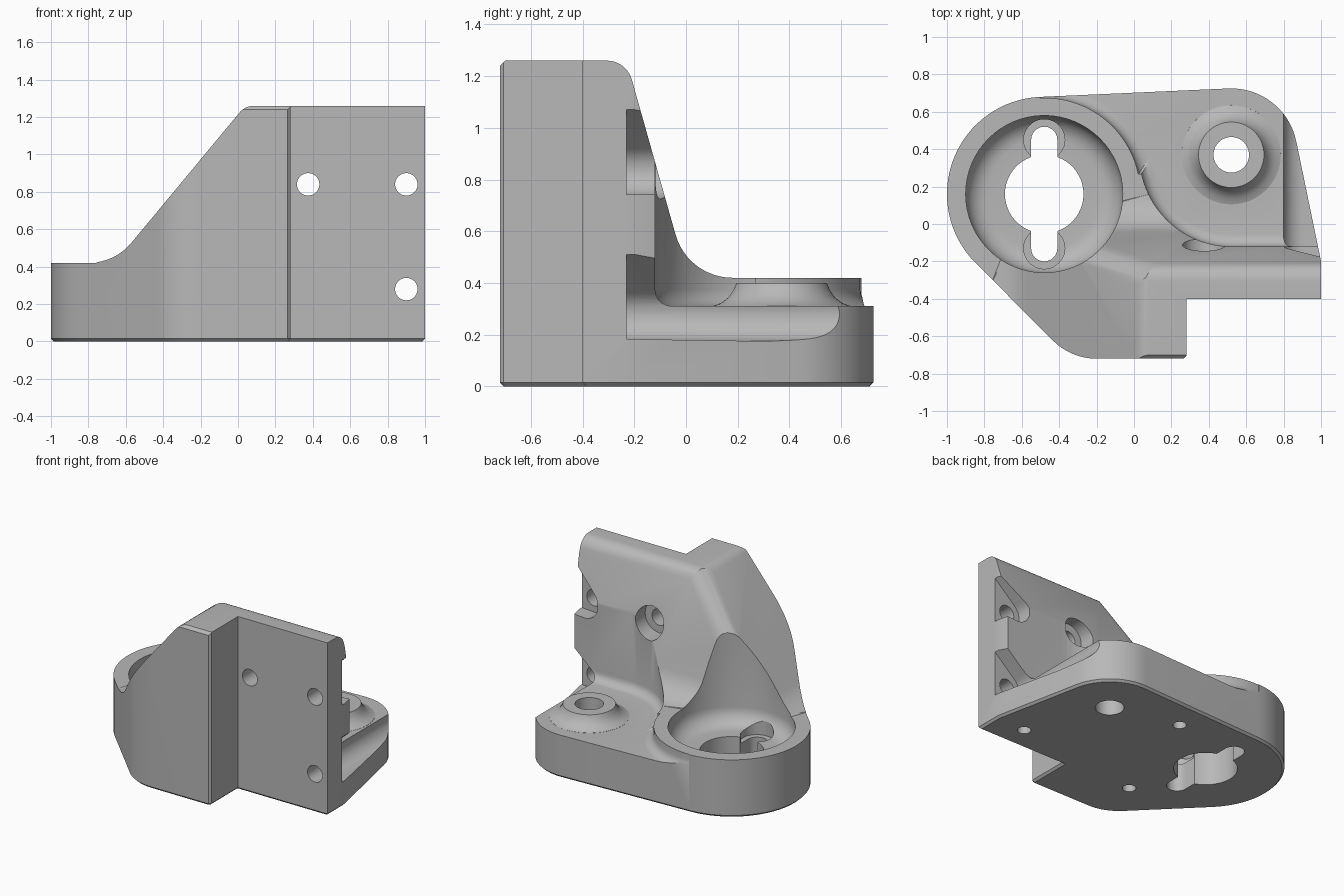
import bpy, bmesh, math
from mathutils import Vector

if "Cube" in bpy.data.objects:
    bpy.data.objects.remove(bpy.data.objects["Cube"])

grey = bpy.data.materials.new("plain grey")
grey.use_nodes = True
grey.diffuse_color = (0.48, 0.48, 0.48, 1)
grey.node_tree.nodes["Principled BSDF"].inputs["Base Color"].default_value = grey.diffuse_color


def arc(centre, r, start, end, n=12):
    """Points along an arc, angles in degrees."""
    angles = [math.radians(start + (end - start) * i / n) for i in range(n + 1)]
    return [(centre[0] + r * math.cos(a), centre[1] + r * math.sin(a)) for a in angles]


def to_object(name, bm):
    bmesh.ops.recalc_face_normals(bm, faces=bm.faces)
    mesh = bpy.data.meshes.new(name)
    bm.to_mesh(mesh)
    bm.free()
    mesh.materials.append(grey)
    obj = bpy.data.objects.new(name, mesh)
    bpy.context.collection.objects.link(obj)
    return obj


def prism(name, points, axis, low, high, bevel=0, segments=1):
    """Extrude a closed outline along an axis, optionally bevelling the low rim."""
    place = {"x": lambda a, b, t: (t, a, b),
             "y": lambda a, b, t: (a, t, b),
             "z": lambda a, b, t: (a, b, t)}[axis]
    bm = bmesh.new()
    base = bm.faces.new([bm.verts.new(place(a, b, low)) for a, b in points])
    rim = list(base.edges)
    top = bmesh.ops.extrude_face_region(bm, geom=[base], use_keep_orig=True)
    shift = Vector(place(0, 0, high - low))
    for v in top["geom"]:
        if isinstance(v, bmesh.types.BMVert):
            v.co += shift
    bmesh.ops.recalc_face_normals(bm, faces=bm.faces)
    if bevel:
        bmesh.ops.bevel(bm, geom=rim, offset=bevel, segments=segments,
                        profile=0.5, affect="EDGES")
    return to_object(name, bm)


def disc(name, centre, r, axis, low, high, n=40):
    return prism(name, arc(centre, r, 0, 360 - 360 / n, n - 1), axis, low, high)


def lathe(name, centre, profile, n=64):
    """Spin a radius/height profile about a vertical axis."""
    bm = bmesh.new()
    verts = [bm.verts.new((centre[0] + r, centre[1], z)) for r, z in profile]
    edges = [bm.edges.new(pair) for pair in zip(verts, verts[1:])]
    bmesh.ops.spin(bm, geom=verts + edges, cent=(*centre, 0), axis=(0, 0, 1),
                   angle=math.tau, steps=n, use_duplicate=False)
    bmesh.ops.remove_doubles(bm, verts=bm.verts, dist=0.0005)
    return to_object(name, bm)


def combine(target, tool, operation):
    mod = target.modifiers.new("combine", "BOOLEAN")
    mod.operation, mod.solver, mod.object = operation, "EXACT", tool
    bpy.context.view_layer.objects.active = target
    bpy.ops.object.modifier_apply(modifier=mod.name)
    bpy.data.objects.remove(tool)


def cut(tool):
    combine(bracket, tool, "DIFFERENCE")


ring, boss = (-0.48, 0.16), (0.52, 0.37)

# Footprint with a chamfered underside
outline = ([(1, -0.4), (1, -0.2)] + arc(boss, 0.355, 11.5, 92.6, 16)
           + arc(ring, 0.52, 92.6, 225, 32) + arc((-0.2, -0.39), 0.33, 225, 270, 8)
           + [(0.265, -0.72), (0.28, -0.705), (0.28, -0.4)])
bracket = prism("bracket", outline, "z", 0, 1.5, bevel=0.015)

# Side and front silhouettes trim the tower
side = ([(-1, -0.1), (1, -0.1), (1, 0.42)] + arc((0.18, 0.649), 0.229, 270, 195.8)
        + arc((-0.306, 1.16), 0.1, 15.8, 90, 8) + [(-0.7, 1.26), (-0.72, 1.24), (-1, 1.24)])
combine(bracket, prism("side_trim", side, "x", -1.5, 1.5), "INTERSECT")
front = ([(1.2, -0.1), (1.2, 1.3), (0.085, 1.3), (0.085, 1.26)]
         + arc((0.085, 1.16), 0.1, 90, 139.5, 8)
         + arc((-0.8, 0.72), 0.3, -40.5, -90) + [(-1.2, 0.42), (-1.2, -0.1)])
combine(bracket, prism("front_trim", front, "y", -1.5, 1.5), "INTERSECT")

# Round the ridge between the left slope and the back slope
slope_left = Vector((-0.76, 0, 0.65)).normalized()
slope_back = Vector((0, 0.962, 0.272)).normalized()
ridge = Vector((0.01, -0.22, 1.225))
radius = 0.15
core = ridge - (slope_left + slope_back) * radius / (1 + slope_left.dot(slope_back))
for i in range(1, 5):
    normal = slope_left.slerp(slope_back, i / 5)
    bm = bmesh.new()
    bmesh.ops.create_cube(bm, size=4)
    for v in bm.verts:
        v.co.z = 0.4205 if v.co.z < 0 else 3
    cutaway = bmesh.ops.bisect_plane(bm, geom=bm.verts[:] + bm.edges[:] + bm.faces[:],
                                     plane_co=core + normal * radius, plane_no=normal,
                                     clear_inner=True)
    bmesh.ops.holes_fill(bm, edges=[e for e in bm.edges if e.is_boundary], sides=0)
    cut(to_object("ridge_cutter", bm))

# Filleted ledge around the boss
ledge = ([(1.4, -0.12)] + arc(boss, 0.49, 270, 191.9, 16)
         + arc(ring, 0.515, 11.9, 92.6, 20) + [(-0.503, 1.4), (1.4, 1.4)])
cut(prism("ledge_cutter", ledge, "z", 0.31, 2, bevel=0.065, segments=5))

# Boss with a flared foot
combine(bracket, lathe("boss", boss, [(0, 0.2), (0.27, 0.2), (0.265, 0.311), (0.235, 0.322),
                                      (0.205, 0.345), (0.185, 0.375), (0.175, 0.4), (0, 0.4)]),
        "UNION")
cut(disc("boss_hole", boss, 0.095, "z", -0.1, 1))

# Round bowl with a filleted floor and keyhole
bowl = [(0, 0.25), (0.3, 0.25)] + arc((0.3, 0.37), 0.12, -75, 0, 6) + [(0.42, 2), (0, 2)]
cut(lathe("bowl_cutter", ring, bowl))
slots = [(ring[0], ring[1] + d) for d in (0.29, -0.29)]
keyhole = (arc(slots[0], 0.07, 0, 180) + arc(ring, 0.21, 109.5, 250.5, 20)
           + arc(slots[1], 0.07, 180, 360) + arc(ring, 0.21, -70.5, 70.5, 20))
cut(prism("keyhole", keyhole, "z", -0.1, 0.6))
for slot in slots:
    cut(disc("slot_seat", slot, 0.11, "z", 0.2, 0.4))

# Screw holes through the wall, with clearance behind
for hole in ((0.375, 0.84), (0.9, 0.84), (0.9, 0.28)):
    cut(disc("screw_hole", hole, 0.06, "y", -0.6, 0))
    if hole[0] < 0.5:
        cut(disc("screw_seat", hole, 0.115, "y", -0.23, 0.2))
    else:
        x, z = hole
        flare = arc(hole, 0.105, 131, 270, 14) + [(x + 0.2, z - 0.09), (x + 0.2, z + 0.32)]
        cut(prism("screw_clearance", flare, "y", -0.23, 1))

# Blind holes underneath
for spot in ((0.76, -0.22), (0.02, 0.49), (-0.26, -0.36)):
    cut(disc("blind_hole", spot, 0.045, "z", -0.1, 0.14, 24))

bpy.ops.object.select_all(action="DESELECT")
bracket.select_set(True)
bpy.context.view_layer.objects.active = bracket
bpy.ops.object.shade_smooth_by_angle(angle=math.radians(30))
